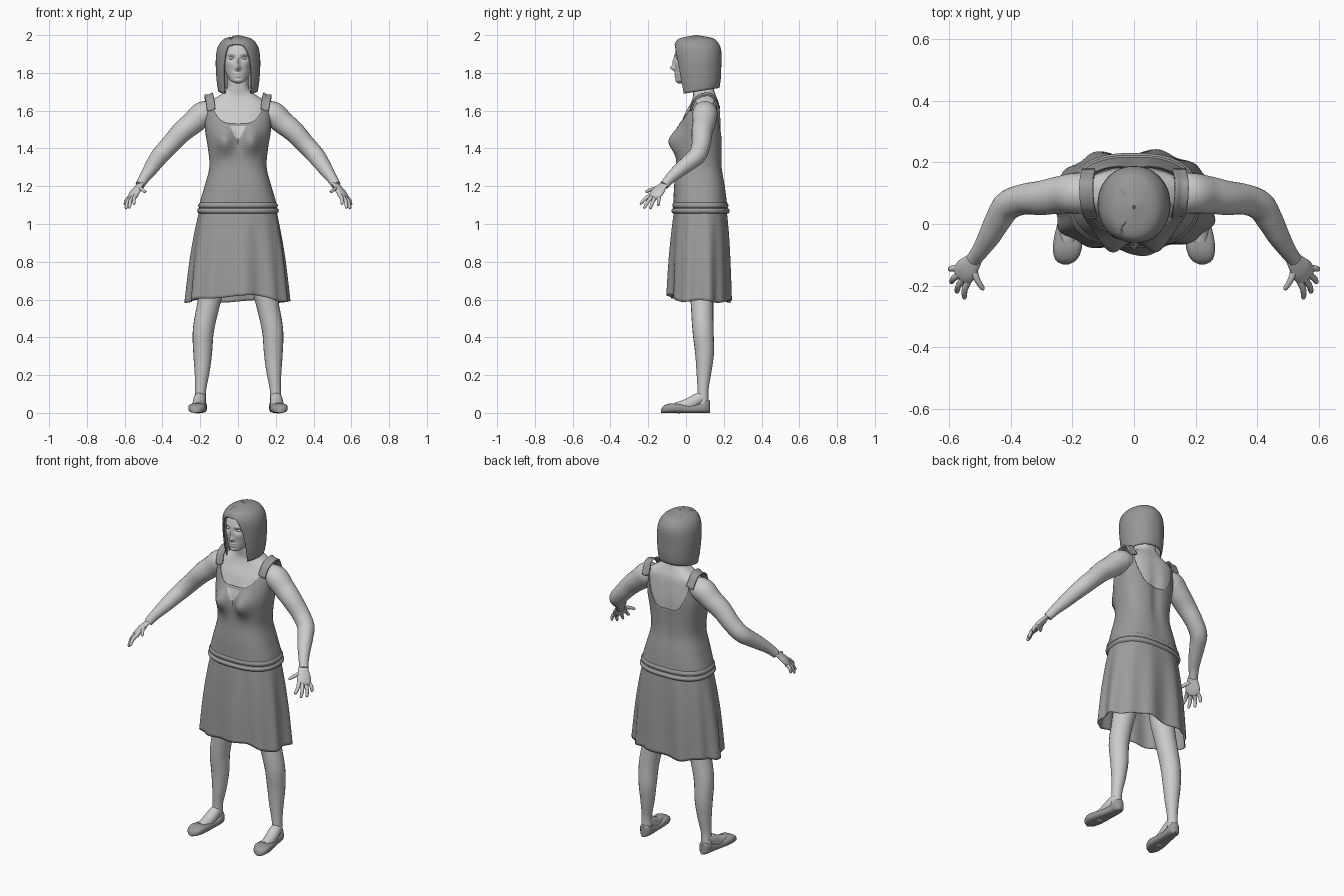
import bpy, bmesh
from math import sin, cos, pi, exp, radians, degrees, copysign
from mathutils import Vector

if "Cube" in bpy.data.objects:
    bpy.data.objects.remove(bpy.data.objects["Cube"])


def material(name, value):
    mat = bpy.data.materials.new(name)
    mat.use_nodes = True
    colour = (value, value, value, 1)
    mat.diffuse_color = colour
    mat.node_tree.nodes["Principled BSDF"].inputs["Base Color"].default_value = colour
    return mat


SKIN = material("light grey skin", 0.6)
CLOTH = material("mid grey cloth", 0.33)
HAIR = material("mid grey hair", 0.31)
SHOE = material("mid grey shoe", 0.32)


def spline(table, t):
    """Smooth interpolation of rows (key, values...) at key t."""
    t = min(max(t, table[0][0]), table[-1][0])
    i = 0
    while i < len(table) - 2 and t > table[i + 1][0]:
        i += 1

    def slope(k, c):
        a, b = table[max(k - 1, 0)], table[min(k + 1, len(table) - 1)]
        return (b[c] - a[c]) / (b[0] - a[0])
    p, q = table[i], table[i + 1]
    h = q[0] - p[0]
    s = (t - p[0]) / h
    k = s * s * (3 - 2 * s)
    return [p[c] + (q[c] - p[c]) * k + h * s * (1 - s) *
            ((1 - s) * slope(i, c) - s * slope(i + 1, c)) for c in range(1, len(p))]


def surface(name, point, nu, nv, mat, closed=True, cap=False, mirror=False, thick=0):
    """Grid surface from point(u, v), u running round and v along."""
    bm = bmesh.new()
    cols = nu if closed else nu + 1
    rows = [[bm.verts.new(point(i / nu, j / nv)) for i in range(cols)] for j in range(nv + 1)]
    for a, b in zip(rows, rows[1:]):
        for i in range(nu):
            k = (i + 1) % cols
            bm.faces.new((a[i], a[k], b[k], b[i]))
    if cap:
        bm.faces.new(rows[0])
        bm.faces.new(rows[-1])
    bmesh.ops.recalc_face_normals(bm, faces=bm.faces)
    mesh = bpy.data.meshes.new(name)
    bm.to_mesh(mesh)
    bm.free()
    mesh.materials.append(mat)
    obj = bpy.data.objects.new(name, mesh)
    bpy.context.collection.objects.link(obj)
    if thick:
        obj.modifiers.new("thickness", 'SOLIDIFY').thickness = thick
    if mirror:
        obj.modifiers.new("mirror", 'MIRROR').use_clip = False
    bpy.ops.object.select_all(action='DESELECT')
    bpy.context.view_layer.objects.active = obj
    obj.select_set(True)
    bpy.ops.object.shade_smooth_by_angle(angle=radians(50))
    return obj


def tube(name, path, mat, side=(0, 1, 0), flat=1, n=20, steps=6):
    """Mirrored limb through rows (x, y, z, radius)."""
    table = [(i, *row) for i, row in enumerate(path)]
    last = len(path) - 1

    def point(u, v):
        t = v * last
        x, y, z, r = spline(table, t)
        tangent = Vector(spline(table, t + .05)[:3]) - Vector(spline(table, t - .05)[:3])
        tangent.normalize()
        a = Vector(side)
        a = (a - tangent * a.dot(tangent)).normalized()
        b = tangent.cross(a)
        return Vector((x, y, z)) + (a * cos(u * 2 * pi) + b * flat * sin(u * 2 * pi)) * r
    return surface(name, point, n, last * steps, mat, cap=True, mirror=True)


def power(value, e):
    return copysign(abs(value) ** e, value)


def ring(sections, a, z, grow=0, e=0.8):
    """Point at angle a from the front on rows (z, half width, front y, back y)."""
    w, front, back = spline(sections, z)
    x = (w + grow) * power(sin(a), e)
    y = (front + back) / 2 - ((back - front) / 2 + grow) * power(cos(a), e)
    return Vector((x, y, z))


def bump(x, z, cx, cz, sx, sz):
    return exp(-((x - cx) / sx) ** 2 - ((z - cz) / sz) ** 2)


# Torso and neck
BODY = [(1.05, .2, -.062, .217), (1.1, .198, -.06, .212), (1.2, .17, -.056, .2),
        (1.3, .145, -.046, .185), (1.4, .152, -.042, .184), (1.5, .168, -.03, .186),
        (1.58, .17, -.008, .182), (1.64, .158, .025, .175), (1.68, .1, .038, .16),
        (1.71, .062, .036, .15), (1.8, .055, .03, .14)]


def body(a, z, grow=0):
    p = ring(BODY, a, z, grow)
    if cos(a) > 0:
        p.y -= .053 * bump(abs(p.x), z, .073, 1.44, .05, .065)
    else:
        p.y -= .012 * bump(p.x, z, 0, 1.4, .03, .2)
    return p


surface("torso_and_neck", lambda u, v: body(u * 2 * pi, 1.3 + .5 * v), 64, 50, SKIN)

# Bodice with scooped neckline and armholes set by its upper edge
EDGE = [(0, 1.53), (20, 1.54), (40, 1.59), (50, 1.64), (58, 1.648), (66, 1.62), (76, 1.55),
        (90, 1.515), (104, 1.55), (114, 1.62), (122, 1.648), (130, 1.64), (142, 1.55),
        (160, 1.465), (180, 1.45)]


def bodice(u, v):
    a = (u * 2 - 1) * pi
    top = spline(EDGE, abs(degrees(a)))[0]
    return body(a, 1.07 + (top - 1.07) * v, .007)


surface("dress_bodice", bodice, 96, 48, CLOTH, thick=.004)


# Keyhole below the neckline
def keyhole(u, v):
    z = 1.452 + .066 * v
    return body((u - .5) * (.06 + .27 * v), z, .010)


surface("neckline_keyhole", keyhole, 10, 8, SKIN, closed=False)

# Shoulder straps
STRAP = [(0, .142, .02, 1.60), (1, .15, .045, 1.655), (2, .156, .09, 1.682),
         (3, .156, .14, 1.676), (4, .148, .18, 1.61)]


def strap(u, v):
    x, y, z = spline(STRAP, v * 4)
    s = u - .5
    return (x + .042 * s, y, z - .012 * s + .012 * abs(s))


surface("shoulder_strap", strap, 6, 20, CLOTH, closed=False, mirror=True, thick=.008)


# Rolled hip band
def band(u, v):
    swell = .004 + .012 * abs(sin(v * 2 * pi)) ** .6 * (1 if v < .5 else .7)
    return ring(BODY, u * 2 * pi, 1.055 + .06 * v, swell)


surface("hip_band", band, 64, 16, CLOTH)

# Flared skirt with soft pleats
FLARE = [(.58, .272, -.092, .236), (.8, .25, -.084, .232), (.95, .228, -.074, .226),
         (1.08, .203, -.062, .216)]


def skirt(u, v):
    a = u * 2 * pi
    hem = .59 + .03 * max(cos(a), 0) ** 3 + .007 * sin(a * 5)
    z = hem + (1.08 - hem) * v
    fold = sin(a * 11 + .6) * .6 + sin(a * 7 + 1) * .5
    return ring(FLARE, a, z, .013 * (1 - v) ** .8 * fold, .88)


surface("skirt", skirt, 144, 30, CLOTH, thick=.004)

# Head with modelled face
HEAD = [(1.745, .012, -.04, -.01), (1.755, .035, -.05, .03), (1.775, .052, -.054, .08),
        (1.81, .068, -.056, .12), (1.87, .08, -.06, .15), (1.93, .078, -.05, .15),
        (1.97, .055, -.015, .125), (1.985, .01, .04, .07)]
FACE = [(0, 1.826, .012, .014, .024), (0, 1.858, .009, .03, .011), (.034, 1.879, .018, .012, -.012),
        (.034, 1.9, .022, .009, .004), (0, 1.796, .02, .006, .006), (0, 1.782, .017, .006, .006),
        (0, 1.757, .02, .01, .005), (.045, 1.845, .018, .018, .003)]


def head(u, v):
    a = u * 2 * pi
    p = ring(HEAD, a, 1.745 + .24 * v, 0, .9)
    if cos(a) > 0:
        p.y -= sum(d * bump(abs(p.x), p.z, *row) for *row, d in FACE)
    return p


surface("head", head, 128, 80, SKIN, cap=True)


# Closed eyelids
def eye(u, v):
    a, b = u * 2 * pi, v * pi
    return (.034 + .015 * sin(b) * cos(a), -.039 + .011 * cos(b), 1.878 + .008 * sin(b) * sin(a))


surface("eye", eye, 16, 10, SKIN, mirror=True)

# Bobbed hair, open round the face with a parting off centre
BOB = [(1.68, .1, -.035, .165), (1.75, .112, -.048, .182), (1.85, .118, -.059, .187),
       (1.92, .112, -.064, .186), (1.96, .094, -.056, .17), (1.985, .062, -.028, .138),
       (2.0, .004, .05, .06)]


def hair(u, v):
    a = (u * 2 - 1) * pi
    away = abs(degrees(a) + 12)
    limit = 42 + 12 * copysign(1, a + radians(12))
    low = 1.685 + .035 * (1 - cos(a)) / 2
    if away < limit:
        low += (1.95 - low) * (1 - (away / limit) ** 5)
    z = low + (2 - low) * sin(v * pi / 2)
    p = ring(BOB, a, z, 0, .95)
    if p.y < .11:
        p.z -= .006 * exp(-((p.x + .038) / .006) ** 2)
    return p


surface("bobbed_hair", hair, 128, 36, HAIR, thick=.008)

# Arms
tube("arm", [(.12, .1, 1.58, .055), (.18, .1, 1.583, .067), (.24, .095, 1.535, .061),
             (.3, .085, 1.485, .056), (.36, .08, 1.42, .05), (.41, .06, 1.365, .048),
             (.44, .015, 1.325, .043), (.467, -.035, 1.285, .037), (.495, -.08, 1.245, .029),
             (.52, -.115, 1.205, .024)], SKIN)

# Hands
tube("palm", [(.51, -.1, 1.22, .024), (.525, -.125, 1.2, .03), (.545, -.15, 1.17, .04),
              (.56, -.168, 1.145, .036), (.565, -.175, 1.137, .018)],
     SKIN, side=(.4, .85, .1), flat=.42)
DIGITS = {"thumb": ((.522, -.14, 1.19), (.49, -.215, 1.17)),
          "index_finger": ((.538, -.185, 1.155), (.552, -.243, 1.105)),
          "middle_finger": ((.553, -.178, 1.147), (.577, -.223, 1.083)),
          "ring_finger": ((.565, -.163, 1.142), (.595, -.19, 1.08)),
          "little_finger": ((.573, -.143, 1.142), (.6, -.147, 1.098))}
for name, (root, tip) in DIGITS.items():
    root, tip = Vector(root), Vector(tip)
    bend = root.lerp(tip, .5) + Vector((.005, 0, .005))
    tube(name, [(*root, .012), (*bend, .010), (*root.lerp(tip, .9), .008), (*tip, .003)],
         SKIN, side=(1, 0, 0), n=10, steps=4)

# Legs and insteps
tube("leg", [(.11, .09, .9, .08), (.13, .085, .7, .068), (.155, .085, .58, .06),
             (.183, .09, .44, .056), (.187, .098, .32, .05), (.19, .095, .22, .04),
             (.198, .09, .12, .029), (.2, .09, .04, .03)], SKIN)
tube("instep", [(.2, .1, .09, .026), (.203, .06, .07, .033), (.208, .01, .042, .034),
                (.214, -.05, .025, .03)], SKIN, side=(1, 0, 0))

# Flat shoes, rows of y, centre x, half width, height
LAST = [(-.132, .222, .008, .018), (-.12, .221, .032, .036), (-.085, .217, .046, .05),
        (-.04, .213, .046, .048), (.02, .206, .038, .042), (.07, .2, .035, .05),
        (.11, .198, .031, .07), (.128, .198, .015, .064)]


def shoe(u, v):
    y = -.132 + .26 * v
    x, w, h = spline(LAST, y)
    a = u * 2 * pi
    return (x + w * power(sin(a), .7), y, h / 2 * (1 - power(cos(a), .7)))


surface("flat_shoe", shoe, 32, 30, SHOE, cap=True, mirror=True)
